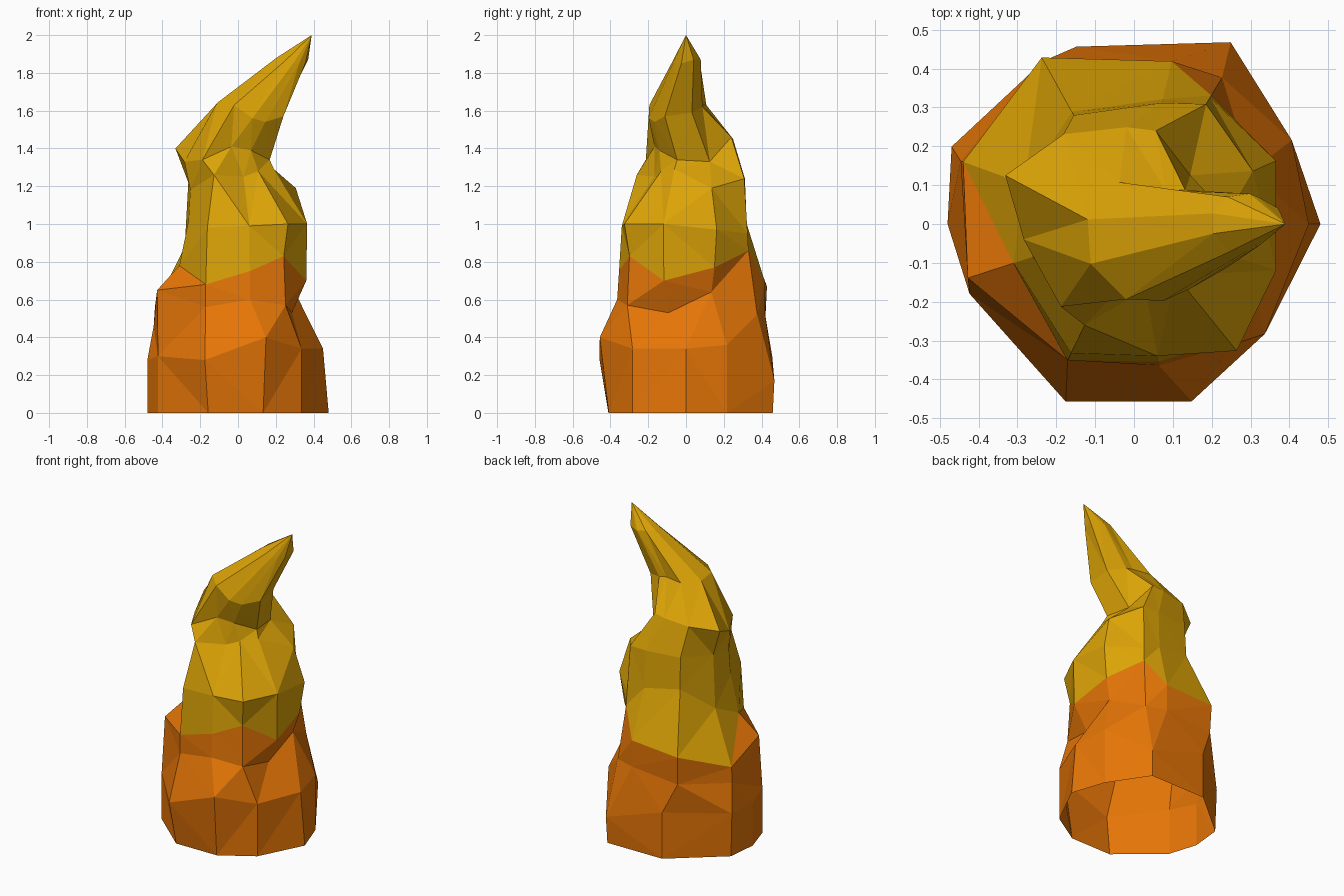
import bpy, bmesh
from math import radians, cos, sin
from mathutils import Vector

default_cube = bpy.data.objects.get("Cube")
if default_cube:
    bpy.data.objects.remove(default_cube, do_unlink=True)


def make_material(name, colour):
    material = bpy.data.materials.new(name)
    material.use_nodes = True
    material.diffuse_color = colour
    material.node_tree.nodes["Principled BSDF"].inputs["Base Color"].default_value = colour
    return material


orange = make_material("burnt orange", (0.79, 0.18, 0.002, 1))
gold = make_material("deep gold", (0.72, 0.37, 0.002, 1))

# Compass directions of the ring corners, counter-clockwise from +x
FOOT = (0, 28, 62, 108, 157, 180, 203, 249, 288, 320)
PEAK = (342, 24, 59, 77, 119, 160, 198, 244, 280, 309)
LEVEL = [0] * len(FOOT)


def ring(directions, centre, radii, lifts=LEVEL):
    """Irregular ring: one radius and one height offset per direction."""
    return [Vector(centre) + Vector((r * cos(radians(a)), r * sin(radians(a)), dz))
            for a, r, dz in zip(directions, radii, lifts)]


def loft(name, rings, material, tip=None):
    """Join rings with triangular facets, optionally closing the top in a point."""
    bm = bmesh.new()
    loops = [[bm.verts.new(p) for p in points] for points in rings]
    count = len(LEVEL)
    for low, high in zip(loops, loops[1:]):
        for i in range(count):
            j = (i + 1) % count
            a, b, c, d = low[i], low[j], high[j], high[i]
            # Split each panel along its shorter diagonal
            if (a.co - c.co).length < (b.co - d.co).length:
                bm.faces.new((a, b, c))
                bm.faces.new((a, c, d))
            else:
                bm.faces.new((a, b, d))
                bm.faces.new((b, c, d))
    if tip:
        point = bm.verts.new(tip)
        for i in range(count):
            bm.faces.new((loops[-1][i], loops[-1][(i + 1) % count], point))
    mesh = bpy.data.meshes.new(name)
    bm.to_mesh(mesh)
    bm.free()
    mesh.materials.append(material)
    obj = bpy.data.objects.new(name, mesh)
    bpy.context.collection.objects.link(obj)
    return obj


# Jagged seam where the two colours meet
seam = ring(PEAK, (0, 0, .75), (.38, .37, .386, .43, .49, .468, .326, .39, .36, .385),
            (-.05, .02, .11, -.06, -.08, -.19, .03, -.07, 0, .08))

# Broad lower body, a hollow shell open underneath
base_rings = [
    ring(FOOT, (0, 0, 0), (.48, .46, .52, .48, .5, .48, .46, .44, .43, .44)),
    ring(FOOT, (0, 0, .3), (.45, .46, .53, .48, .51, .48, .46, .49, .48, .44),
         (.04, .06, -.13, 0, -.02, -.02, 0, -.02, .1, .04)),
    ring(PEAK, (0, 0, .55), (.3, .33, .44, .43, .48, .475, .45, .39, .37, .4),
         (-.02, .09, -.03, -.03, -.06, -.09, .1, .01, .05, .02)),
    seam,
]
loft("lower_body", base_rings, orange)

# Bulging middle with a sloped front shelf, narrowing into a leaning point
peak_rings = [
    seam,
    ring(PEAK, (0, 0, 1), (.385, .4, .38, .33, .33, .3, .275, .37, .345, .42),
         (0, -.03, -.05, 0, .04, -.12, .02, -.02, -.01, 0)),
    ring(PEAK, (0, 0, 1.22), (.2, .335, .36, .32, .32, .28, .265, .29, .17, .17),
         (.07, -.03, .02, .02, .02, 0, -.04, .04, .03, .06)),
    ring(PEAK, (-.07, .03, 1.37), (.25, .235, .245, .225, .23, .278, .225, .27, .2, .22),
         (-.03, -.04, .09, .08, .06, .03, -.04, -.03, .04, .02)),
    ring(PEAK, (.05, -.05, 1.59), (.2, .2, .16, .14, .18, .18, .17, .16, .15, .15),
         (-.02, 0, .03, .04, .04, .04, .05, .04, -.03, -.05)),
    ring(PEAK, (.28, 0, 1.85), (.08, .1, .08, .08, .08, .08, .08, .08, .07, .07),
         (0, .02, .02, .02, .03, .03, .03, .01, 0, 0)),
]
loft("leaning_peak", peak_rings, gold, tip=(.39, 0, 2))
